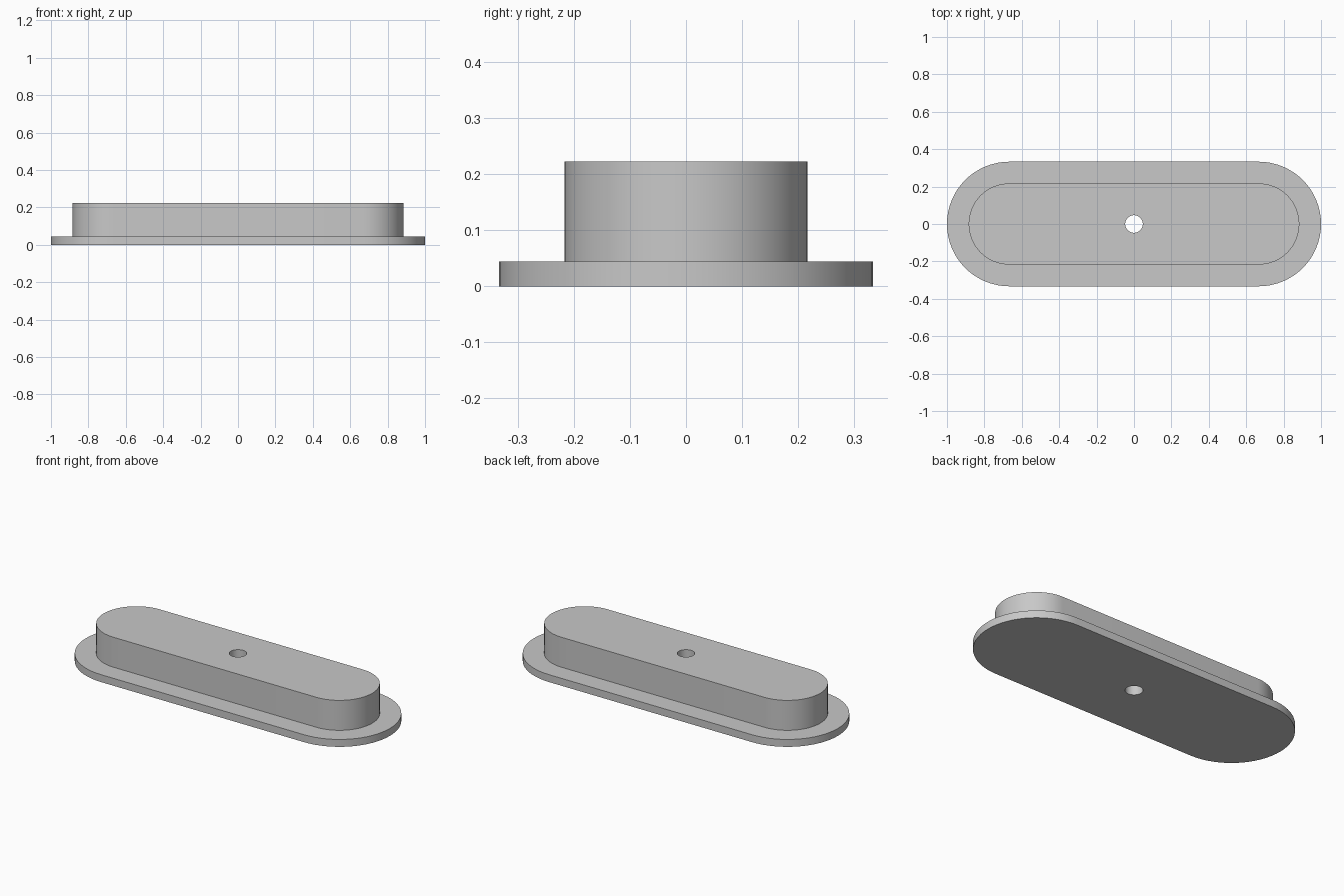
import bpy, bmesh, math

cube = bpy.data.objects.get("Cube")
if cube:
    bpy.data.objects.remove(cube, do_unlink=True)

SEGMENTS = 32     # per rounded end
HALF = 0.667      # centre of each rounded end
FLANGE_R, BOSS_R, HOLE_R = 0.333, 0.217, 0.047
FLANGE_Z, TOP_Z = 0.044, 0.222

grey = bpy.data.materials.new("plain grey")
grey.use_nodes = True
colour = (0.58, 0.58, 0.58, 1)
grey.diffuse_color = colour
grey.node_tree.nodes["Principled BSDF"].inputs["Base Color"].default_value = colour


def slot_ring(bm, radius, half, z):
    """Outline with two rounded ends; half = 0 gives a circle."""
    ring = []
    for side in (1, -1):
        for i in range(SEGMENTS + 1):
            a = math.pi * (i / SEGMENTS - 0.5)
            ring.append(bm.verts.new((side * (half + radius * math.cos(a)),
                                      side * radius * math.sin(a), z)))
    return ring


# Flanged body: underside, flange wall, ledge, raised wall, top, bore
bm = bmesh.new()
rings = [slot_ring(bm, *r) for r in (
    (HOLE_R, 0, 0),
    (FLANGE_R, HALF, 0),
    (FLANGE_R, HALF, FLANGE_Z),
    (BOSS_R, HALF, FLANGE_Z),
    (BOSS_R, HALF, TOP_Z),
    (HOLE_R, 0, TOP_Z),
)]
count = len(rings[0])
for k, lower in enumerate(rings):
    upper = rings[(k + 1) % len(rings)]
    for i in range(count):
        j = (i + 1) % count
        bm.faces.new((lower[i], lower[j], upper[j], upper[i]))
bmesh.ops.remove_doubles(bm, verts=bm.verts, dist=1e-5)
bmesh.ops.recalc_face_normals(bm, faces=bm.faces)

mesh = bpy.data.meshes.new("flanged_slot_plug")
bm.to_mesh(mesh)
bm.free()
mesh.materials.append(grey)
plug = bpy.data.objects.new("flanged_slot_plug", mesh)
bpy.context.collection.objects.link(plug)

# Smooth walls, sharp rims
bpy.ops.object.select_all(action='DESELECT')
plug.select_set(True)
bpy.context.view_layer.objects.active = plug
bpy.ops.object.shade_smooth_by_angle(angle=math.radians(30))
